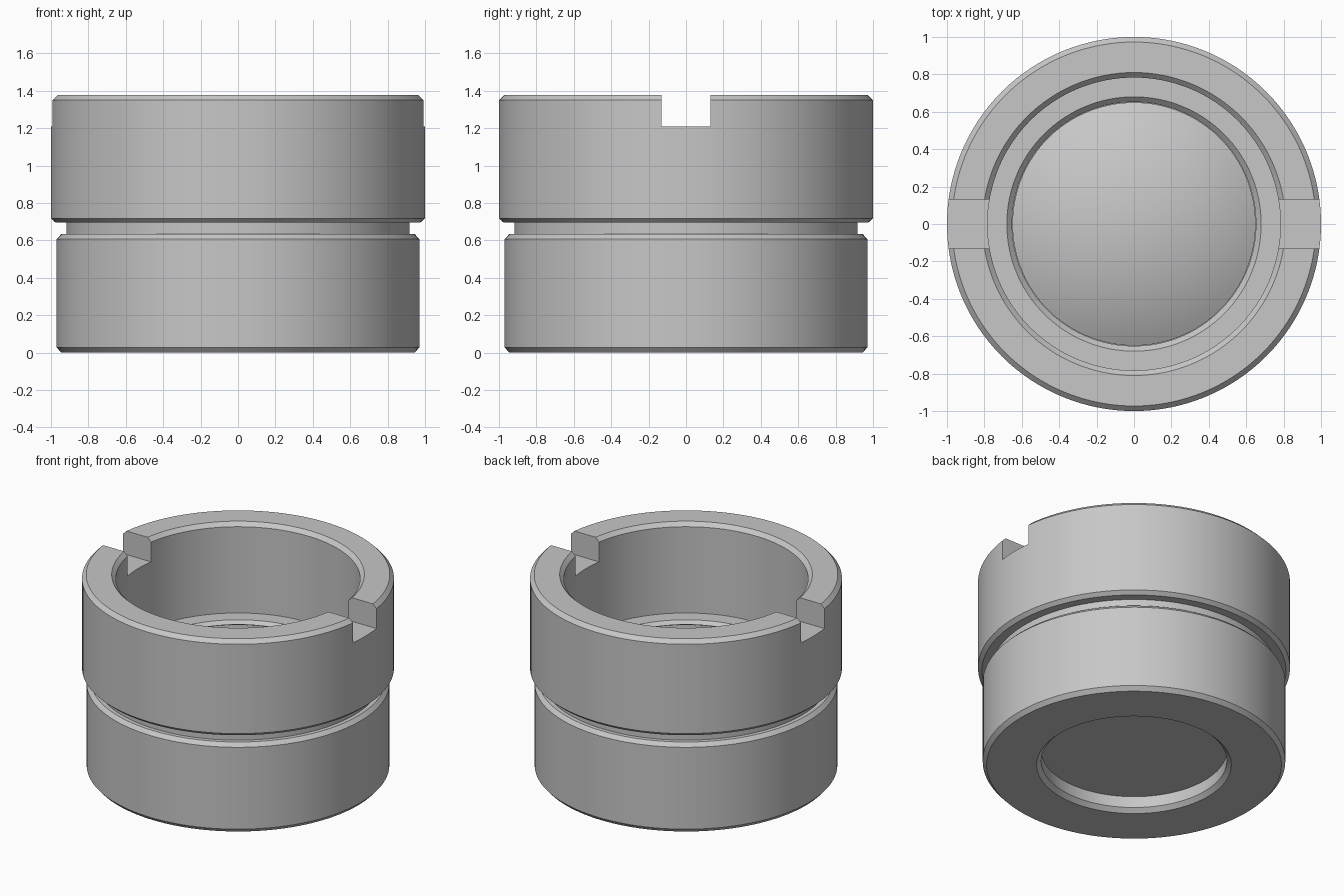
import bpy, bmesh, math

if "Cube" in bpy.data.objects:
    bpy.data.objects.remove(bpy.data.objects["Cube"], do_unlink=True)

SEGMENTS = 128

grey = bpy.data.materials.new("satin_grey")
grey.use_nodes = True
colour = (0.57, 0.57, 0.57, 1)
grey.diffuse_color = colour
grey.node_tree.nodes["Principled BSDF"].inputs["Base Color"].default_value = colour


def lathe(name, profile, closed):
    """Revolve (radius, z) points about the z axis."""
    bm = bmesh.new()
    rings = []
    for i in range(SEGMENTS):
        a = math.tau * i / SEGMENTS
        rings.append([bm.verts.new((r * math.cos(a), r * math.sin(a), z)) for r, z in profile])
    n = len(profile)
    for i in range(SEGMENTS):
        p, q = rings[i], rings[(i + 1) % SEGMENTS]
        for j in range(n if closed else n - 1):
            k = (j + 1) % n
            bm.faces.new((p[j], q[j], q[k], p[k]))
    bmesh.ops.remove_doubles(bm, verts=bm.verts, dist=1e-5)
    bmesh.ops.recalc_face_normals(bm, faces=bm.faces)
    mesh = bpy.data.meshes.new(name)
    bm.to_mesh(mesh)
    bm.free()
    mesh.materials.append(grey)
    obj = bpy.data.objects.new(name, mesh)
    bpy.context.collection.objects.link(obj)
    return obj


# Housing: chamfered lower barrel, neck, wider upper barrel, bore and lens seat
housing = lathe("housing", [
    (0.624, 0.0), (0.945, 0.0), (0.97, 0.028), (0.97, 0.607), (0.945, 0.633),
    (0.917, 0.633), (0.917, 0.695), (0.975, 0.695), (1.0, 0.718),
    (1.0, 1.35), (0.973, 1.377), (0.81, 1.377), (0.783, 1.35),
    (0.783, 0.74), (0.68, 0.74), (0.652, 0.712), (0.652, 0.11),
    (0.595, 0.11), (0.595, 0.028)], True)

# Lens: domed front, flat back
R, EDGE, SPHERE, TOP = 0.65, 0.72, 1.35, 0.887
max_angle = math.asin(R / SPHERE)
dome = [(SPHERE * math.sin(max_angle * i / 16),
         TOP - SPHERE * (1 - math.cos(max_angle * i / 16))) for i in range(17)]
lens = lathe("lens", dome + [(R, 0.108), (0.0, 0.108)], False)

# Wrench slot cut across both sides of the rim
bpy.ops.mesh.primitive_cube_add(size=1, location=(0, 0, 1.41))
cutter = bpy.context.object
cutter.name = "slot_cutter"
cutter.scale = (2.4, 0.262, 0.4)
cutter.hide_render = True
cutter.data.materials.append(grey)
cut = housing.modifiers.new("slots", "BOOLEAN")
cut.operation = "DIFFERENCE"
cut.solver = "EXACT"
cut.object = cutter
bpy.context.view_layer.objects.active = housing
bpy.ops.object.modifier_apply(modifier=cut.name)
bpy.data.objects.remove(cutter, do_unlink=True)

# Smooth round walls with sharp chamfer edges
bpy.ops.object.select_all(action="DESELECT")
for obj in (housing, lens):
    obj.select_set(True)
bpy.context.view_layer.objects.active = housing
bpy.ops.object.shade_smooth_by_angle(angle=math.radians(25))
